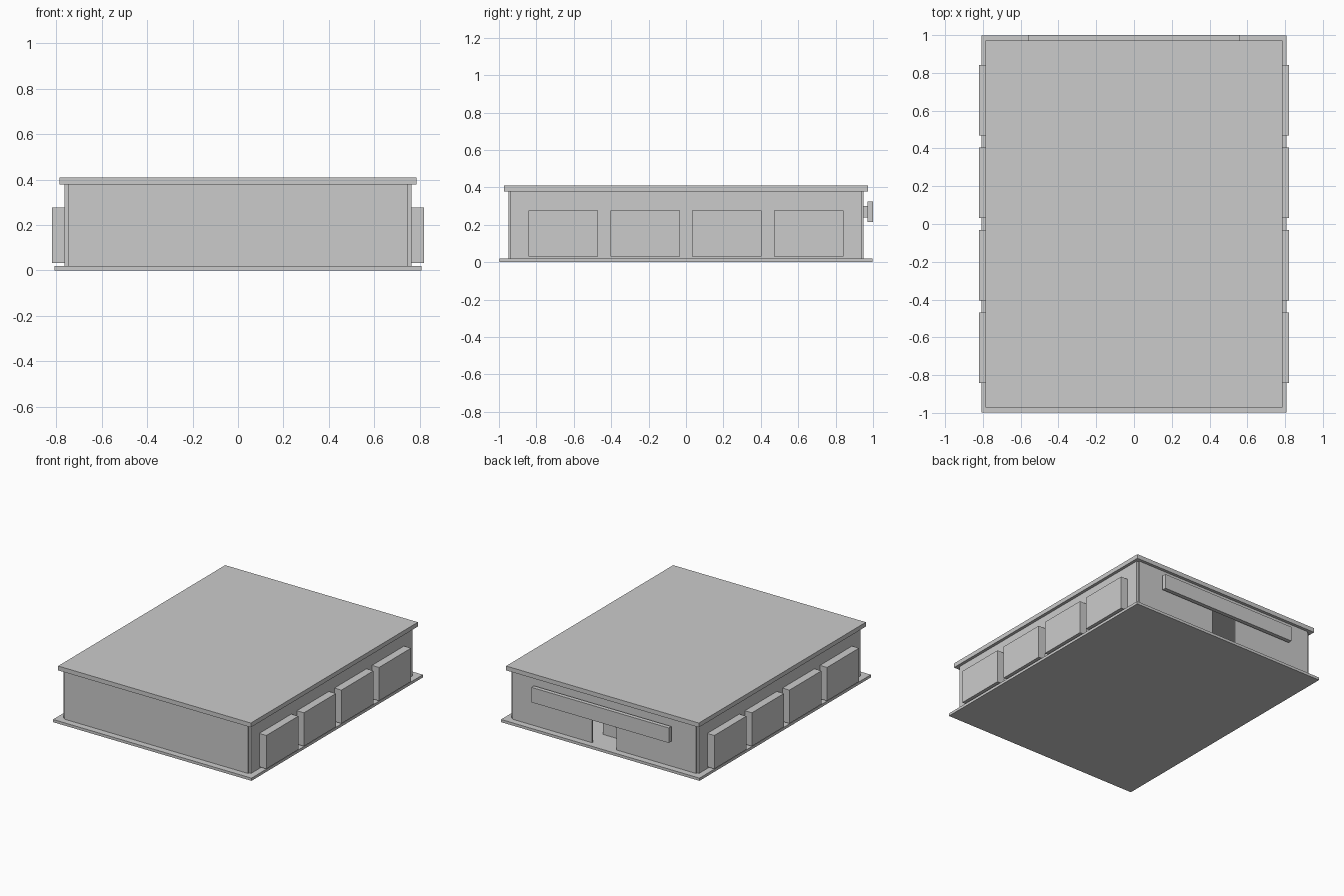
import bpy

cube = bpy.data.objects.get("Cube")
if cube:
    bpy.data.objects.remove(cube, do_unlink=True)

grey = bpy.data.materials.new("plain grey")
COLOUR = (0.6, 0.6, 0.6, 1.0)
grey.use_nodes = True
grey.diffuse_color = COLOUR
grey.node_tree.nodes["Principled BSDF"].inputs["Base Color"].default_value = COLOUR


def box(name, x, y, z):
    """Axis-aligned box given as (low, high) ranges."""
    ranges = (x, y, z)
    bpy.ops.mesh.primitive_cube_add(size=1)
    obj = bpy.context.object
    obj.name = name
    obj.data.name = name
    centre = [(a + b) / 2 for a, b in ranges]
    size = [b - a for a, b in ranges]
    for v in obj.data.vertices:
        v.co = [c + s * k for c, s, k in zip(centre, size, v.co)]
    obj.data.materials.append(grey)
    return obj


FLOOR, EAVES = 0.02, 0.378
INNER_X, OUTER_X = 0.747, 0.763
INNER_Y, OUTER_Y = 0.938, 0.95
DOOR_X, DOOR_TOP = 0.1, 0.26

# Floor slab and flat roof
box("floor_slab", (-0.808, 0.808), (-0.997, 0.997), (0, FLOOR))
box("roof_slab", (-0.785, 0.785), (-0.972, 0.972), (EAVES, 0.41))

# Front wall, and back wall split around the doorway
box("front_wall", (-INNER_X, INNER_X), (-OUTER_Y, -INNER_Y), (FLOOR, EAVES))
back = (INNER_Y, OUTER_Y)
box("back_wall_left", (DOOR_X, INNER_X), back, (FLOOR, EAVES))
box("back_wall_right", (-INNER_X, -DOOR_X), back, (FLOOR, EAVES))
box("door_lintel", (-DOOR_X, DOOR_X), back, (DOOR_TOP, EAVES))

# Side walls with four projecting bays each, capped flush
for side, s in (("left", 1), ("right", -1)):
    def span(a, b):
        return tuple(sorted((s * a, s * b)))

    box(f"{side}_wall", span(INNER_X, OUTER_X), (-INNER_Y, INNER_Y), (FLOOR, EAVES))
    for i in range(4):
        mid = (i - 1.5) * 0.437
        y = (mid - 0.186, mid + 0.186)
        box(f"{side}_bay_{i + 1}", span(OUTER_X, 0.82), y, (0.032, 0.263))
        box(f"{side}_bay_cap_{i + 1}", span(OUTER_X, 0.82), y, (0.263, 0.278))

# Sign board over the door and its mounting rail
box("sign_board", (-0.56, 0.56), (0.97, 1.0), (0.214, 0.324))
box("sign_rail", (-0.5, 0.5), (OUTER_Y, 0.97), (0.24, 0.3))

# Low counter just inside the doorway
box("entrance_counter", (-0.114, 0.114), (0.73, 0.8), (FLOOR, 0.1))
